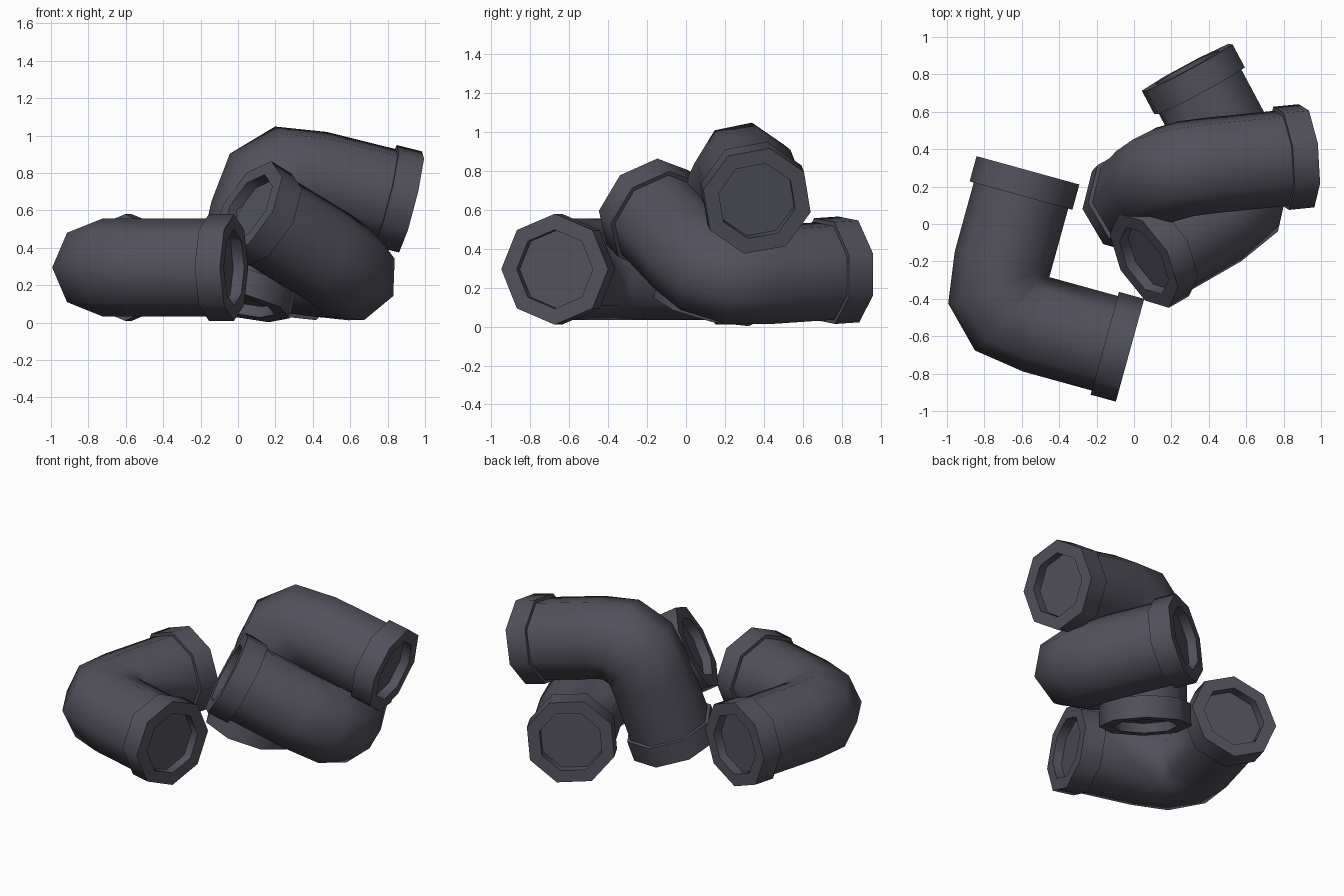
import bpy, bmesh
from math import sin, cos, radians, tau
from mathutils import Vector, Matrix

cube = bpy.data.objects.get("Cube")
if cube:
    bpy.data.objects.remove(cube, do_unlink=True)

SIDES = 8
PIPE, COLLAR, BORE = 0.262, 0.285, 0.203   # radii
ARM, DEPTH, RECESS = 0.782, 0.14, 0.06     # arm length, collar length, bore depth

plastic = bpy.data.materials.new("dark slate plastic")
plastic.use_nodes = True
colour = (0.085, 0.083, 0.108, 1)
plastic.diffuse_color = colour
plastic.node_tree.nodes["Principled BSDF"].inputs["Base Color"].default_value = colour

ANGLES = [tau * i / SIDES for i in range(SIDES)]


def arm_ring(axis, t, r):
    """Octagon across one arm: axis 0 runs along x, axis 1 along y."""
    ring = []
    for a in ANGLES:
        p = Vector((t, r * cos(a), r * sin(a)))
        ring.append(p if axis == 0 else Vector((p.y, p.x, p.z)))
    return ring


def bend_ring(deg):
    """Octagon in a plane through the inner crease of the bend."""
    stretch = 1.066 if 0 < deg < 90 else 1
    out = Vector((-cos(radians(deg)), -sin(radians(deg)), 0))
    pivot = Vector((PIPE, PIPE, 0))
    return [pivot + out * PIPE * (1 - cos(a)) * stretch + Vector((0, 0, PIPE * sin(a)))
            for a in ANGLES]


def loft(name, rings, matrix):
    """Skin a chain of rings, closing both ends."""
    bm = bmesh.new()
    loops = [[bm.verts.new(p) for p in ring] for ring in rings]
    for a, b in zip(loops, loops[1:]):
        for i in range(SIDES):
            j = (i + 1) % SIDES
            bm.faces.new((a[i], a[j], b[j], b[i]))
    bm.faces.new(loops[0])
    bm.faces.new(loops[-1])
    bmesh.ops.remove_doubles(bm, verts=bm.verts, dist=0.0005)
    bmesh.ops.recalc_face_normals(bm, faces=bm.faces)
    mesh = bpy.data.meshes.new(name)
    bm.to_mesh(mesh)
    bm.free()
    mesh.materials.append(plastic)
    obj = bpy.data.objects.new(name, mesh)
    bpy.context.collection.objects.link(obj)
    obj.matrix_world = matrix
    bpy.ops.object.select_all(action='DESELECT')
    obj.select_set(True)
    bpy.context.view_layer.objects.active = obj
    bpy.ops.object.shade_smooth_by_angle(angle=radians(50))


def elbow(name, corner, u, v):
    """Elbow whose two arms leave the corner along u and v."""
    u = Vector(u).normalized()
    v = Vector(v)
    v = (v - u * v.dot(u)).normalized()
    matrix = Matrix((u, v, u.cross(v))).transposed().to_4x4()
    matrix.translation = corner

    # Bent pipe, reaching just inside each collar
    inside = ARM - DEPTH + 0.03
    body = [arm_ring(1, inside, PIPE)]
    body += [bend_ring(d) for d in (0, 30, 60, 90)]
    body.append(arm_ring(0, inside, PIPE))
    loft(name + "_pipe", body, matrix)

    # Collar with a recessed end on each arm
    profile = [(ARM - DEPTH, PIPE - 0.02), (ARM - DEPTH, COLLAR), (ARM, COLLAR),
               (ARM, BORE), (ARM - RECESS, BORE)]
    for axis, label in enumerate(("first", "second")):
        loft(f"{name}_{label}_collar", [arm_ring(axis, t, r) for t, r in profile], matrix)


elbow("flat_elbow", (-0.775, -0.467, 0.295), (0.266, 0.964, 0), (0.964, -0.266, 0))
elbow("upper_elbow", (0.167, 0.289, 0.834), (0.966, 0.097, -0.241), (-0.214, -0.232, -0.949))
elbow("lower_elbow", (0.652, 0.148, 0.247), (-0.47, 0.88, 0.06), (-0.772, -0.43, 0.468))
